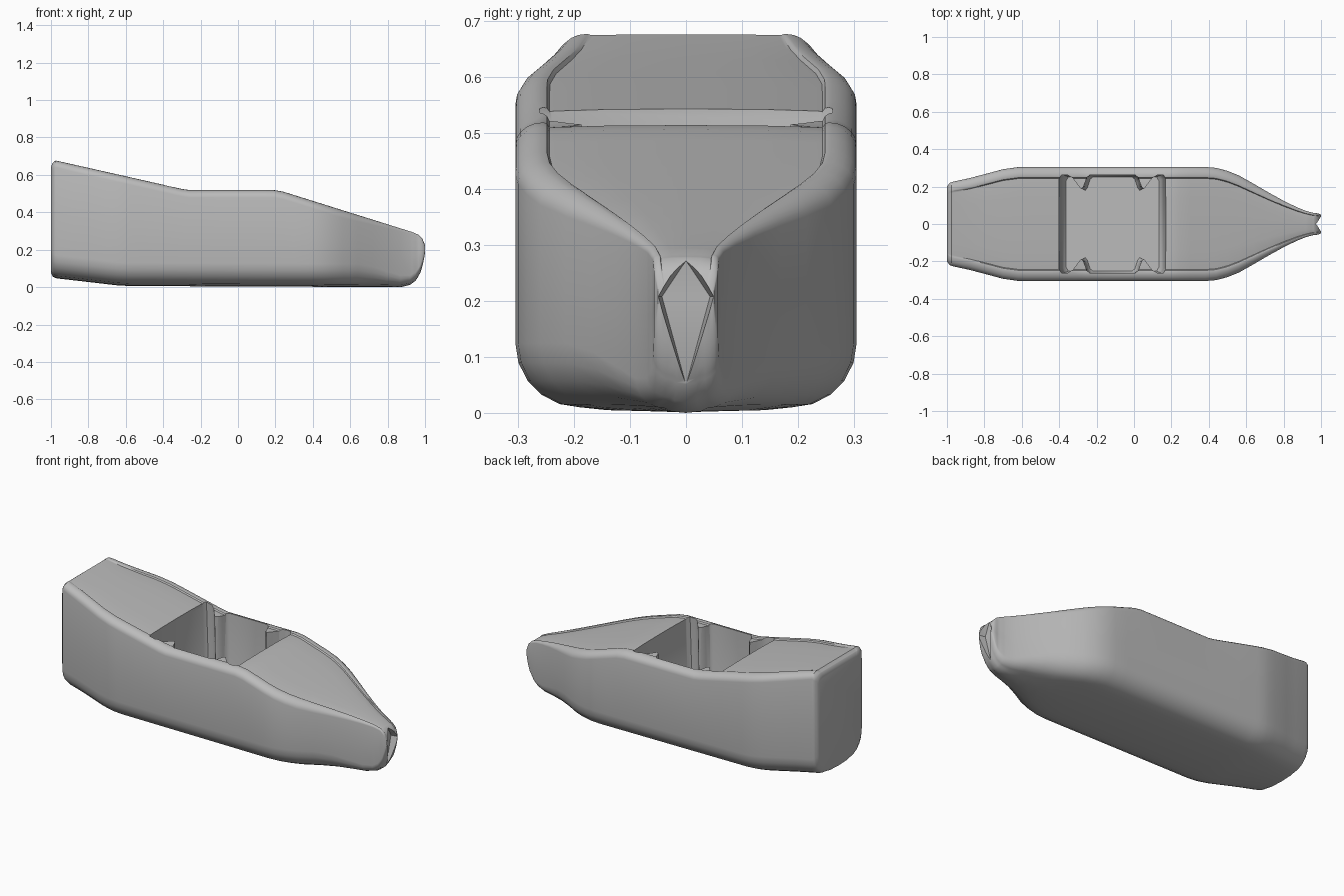
import bpy, bmesh, math

if "Cube" in bpy.data.objects:
    bpy.data.objects.remove(bpy.data.objects["Cube"])

grey = bpy.data.materials.new("hull_grey")
grey.diffuse_color = (0.5, 0.5, 0.5, 1)
grey.use_nodes = True
grey.node_tree.nodes["Principled BSDF"].inputs["Base Color"].default_value = grey.diffuse_color


def make_object(name, bm):
    bmesh.ops.recalc_face_normals(bm, faces=bm.faces)
    mesh = bpy.data.meshes.new(name)
    bm.to_mesh(mesh)
    bm.free()
    mesh.materials.append(grey)
    ob = bpy.data.objects.new(name, mesh)
    bpy.context.collection.objects.link(ob)
    return ob


def loft(name, rings):
    """Skin closed rings of equal length and cap both ends."""
    bm = bmesh.new()
    loops = [[bm.verts.new(p) for p in ring] for ring in rings]
    n = len(loops[0])
    for a, b in zip(loops, loops[1:]):
        for i in range(n):
            j = (i + 1) % n
            bm.faces.new((a[i], a[j], b[j], b[i]))
    bm.faces.new(loops[0])
    bm.faces.new(loops[-1])
    return make_object(name, bm)


def interp(table, x):
    """Straight-line lookup in a list of (x, value)."""
    for (x0, v0), (x1, v1) in zip(table, table[1:]):
        if x <= x1:
            return v0 + (v1 - v0) * (x - x0) / (x1 - x0)
    return table[-1][1]


# Half beam, sheer line and keel line along the length
beam = [(-1, .20), (-.985, .22), (-.96, .228), (-.88, .245), (-.8, .266), (-.7, .293),
        (-.62, .304), (-.56, .305), (.38, .305), (.44, .300), (.5, .284), (.56, .26),
        (.64, .215), (.72, .168), (.8, .124), (.87, .09), (.92, .07), (.96, .059),
        (.985, .057), (1, .05)]
sheer = [(-1, .64), (-.993, .662), (-.975, .677), (-.3, .525), (-.26, .519), (.19, .519),
         (.24, .511), (.93, .295), (.965, .28), (.985, .26), (1, .225)]
keel = [(-1, .075), (-.99, .055), (-.97, .047), (-.65, .01), (-.58, .006), (.4, .002),
        (.87, 0), (.92, .012), (.95, .035), (.975, .075), (.99, .12), (1, .17)]
dip = [(-1, 0), (-.96, .003), (-.85, .009), (.85, .01), (.96, .006), (1, 0)]


def section(x):
    w, t, b = interp(beam, x), interp(sheer, x), interp(keel, x)
    d = interp(dip, x)
    h = t - b
    r = min(.115, .6 * w, .35 * h)          # bilge radius
    q = min(.05, .2 * w, .25 * h)           # rim rounding
    half = [(w - r - .25 * (w - r), b + .003)]
    for k in range(6):                      # bilge
        a = k / 5 * math.pi / 2
        half.append((w - r + r * math.sin(a), b + .008 + r * (1 - math.cos(a))))
    half.append((w, b + .55 * h))
    for k in range(6):                      # rounded gunwale
        a = k / 5 * math.pi / 2
        half.append((w - q + q * math.cos(a), t - .8 * q + .8 * q * math.sin(a)))
    e = w - q
    half += [(e * .975, t - .2 * d), (e * .955, t - d), (e * .92, t - d * .9), (e * .55, t - d * .6)]
    right = [(x, y, z) for y, z in half]
    left = [(x, -y, z) for y, z in reversed(half)]
    return [(x, 0, b)] + right + [(x, 0, t - d * .5)] + left


stations = sorted({s for tab in (beam, sheer, keel) for s, _ in tab} | {-.45, -.1, .1, .3})
hull = loft("hull", [section(x) for x in stations])

# Cockpit opening with four pointed ribs, filleted toward the floor
quarter = [(.285, .24), (.272, .262), (.24, .262), (.212, .245), (.19, .215), (.168, .187),
           (.155, .2), (.146, .225), (.137, .25), (.12, .262)]
outline = (quarter + [(-x, y) for x, y in reversed(quarter)]
           + [(-x, -y) for x, y in quarter] + [(x, -y) for x, y in reversed(quarter)])
levels = [(.75, 1.03, 1), (.52, 1, 1), (.12, .95, 1), (.09, .92, .985), (.075, .87, .96)]
cockpit = loft("cockpit_cutter",
               [[(-.115 + x * sx, y * sy, z) for x, y in outline] for z, sx, sy in levels])

# Wedge notch in the bow
bm = bmesh.new()
for p in [(.962, .043, .208), (.962, -.043, .208), (1.04, .056, .208), (1.04, -.056, .208),
          (.962, 0, .05), (1.04, 0, .03), (.972, 0, .272), (1.04, 0, .31)]:
    bm.verts.new(p)
bmesh.ops.convex_hull(bm, input=bm.verts[:])
notch = make_object("bow_notch_cutter", bm)

bpy.context.view_layer.objects.active = hull
hull.select_set(True)
for cutter in (cockpit, notch):
    cutter.hide_render = True
    mod = hull.modifiers.new("cut", 'BOOLEAN')
    mod.operation, mod.solver, mod.object = 'DIFFERENCE', 'EXACT', cutter
    bpy.ops.object.modifier_apply(modifier=mod.name)
    bpy.data.objects.remove(cutter)
bpy.ops.object.shade_smooth_by_angle(angle=math.radians(38))
